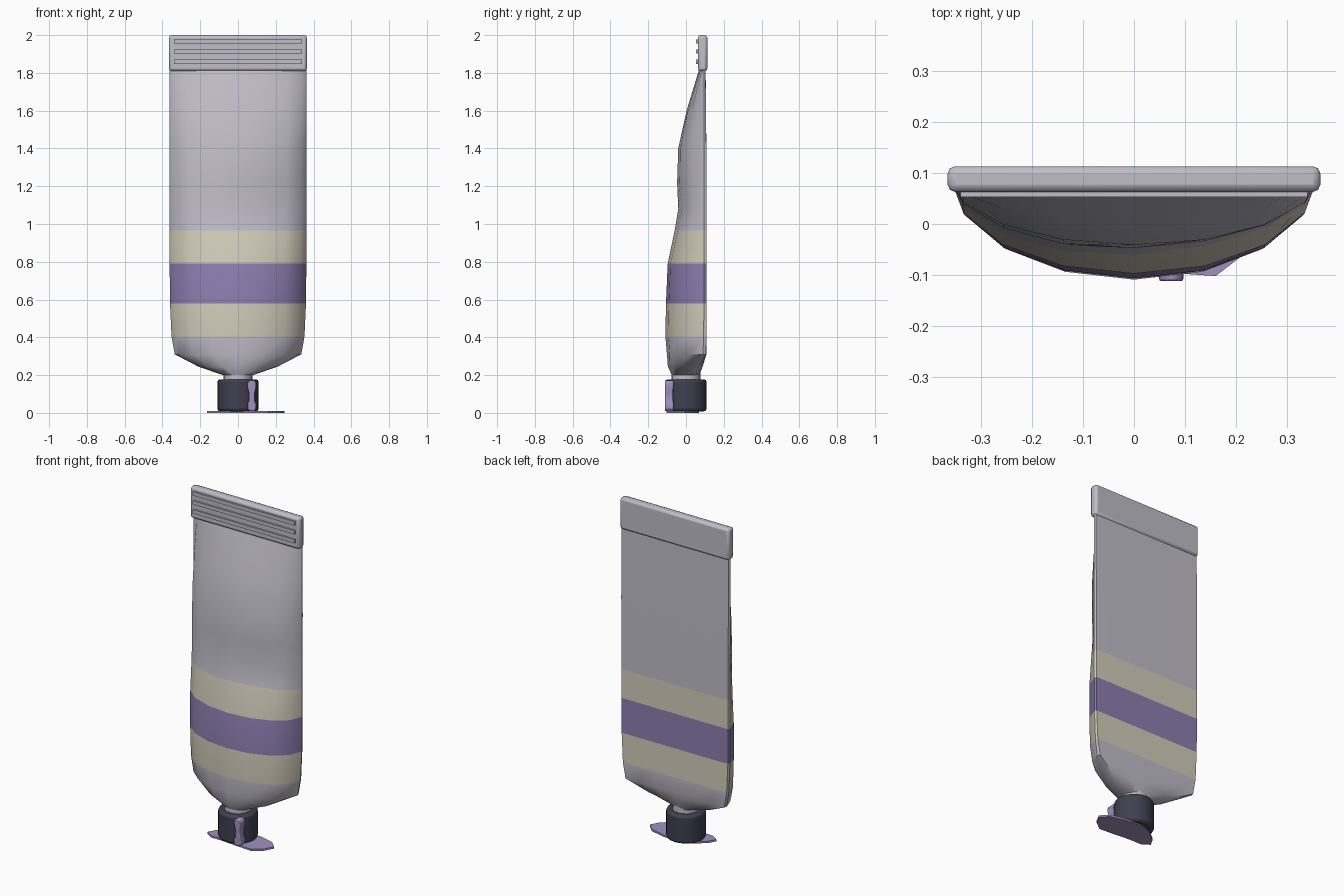
import bpy, bmesh, math

if "Cube" in bpy.data.objects:
    bpy.data.objects.remove(bpy.data.objects["Cube"])


def material(name, col):
    m = bpy.data.materials.new(name)
    m.diffuse_color = (*col, 1)
    m.use_nodes = True
    m.node_tree.nodes["Principled BSDF"].inputs["Base Color"].default_value = m.diffuse_color
    return m


FOIL = material("foil", (0.53, 0.51, 0.58))
CREAM = material("cream", (0.66, 0.61, 0.50))
PURPLE = material("purple", (0.27, 0.21, 0.44))
DARK = material("dark", (0.05, 0.05, 0.08))
PAINT = material("paint", (0.35, 0.28, 0.52))


def finish(bm, name, mats, bevel=0, segs=2, angle=35):
    bmesh.ops.recalc_face_normals(bm, faces=bm.faces)
    me = bpy.data.meshes.new(name)
    bm.to_mesh(me)
    bm.free()
    ob = bpy.data.objects.new(name, me)
    bpy.context.collection.objects.link(ob)
    for m in mats:
        me.materials.append(m)
    if bevel:
        b = ob.modifiers.new("bevel", "BEVEL")
        b.width, b.segments, b.limit_method = bevel, segs, 'ANGLE'
    bpy.ops.object.select_all(action='DESELECT')
    bpy.context.view_layer.objects.active = ob
    ob.select_set(True)
    bpy.ops.object.shade_smooth_by_angle(angle=math.radians(angle))
    return ob


def box(name, x, y0, y1, z0, z1, mat, bevel):
    bm = bmesh.new()
    bmesh.ops.create_cube(bm, size=1)
    for v in bm.verts:
        v.co.x *= 2 * x
        v.co.y = (y0 + y1) / 2 + v.co.y * (y1 - y0)
        v.co.z = (z0 + z1) / 2 + v.co.z * (z1 - z0)
    return finish(bm, name, [mat], bevel)


def cylinder(name, r, z0, z1, n, mat, bevel):
    bm = bmesh.new()
    bmesh.ops.create_cone(bm, cap_ends=True, segments=n, radius1=r, radius2=r, depth=z1 - z0)
    bmesh.ops.translate(bm, verts=bm.verts, vec=(0, 0, (z0 + z1) / 2))
    return finish(bm, name, [mat], bevel)


def slab(name, pts, vec, mat, bevel):
    bm = bmesh.new()
    f = bm.faces.new([bm.verts.new(p) for p in pts])
    g = bmesh.ops.extrude_face_region(bm, geom=[f])
    vs = [v for v in g["geom"] if isinstance(v, bmesh.types.BMVert)]
    bmesh.ops.translate(bm, verts=vs, vec=vec)
    return finish(bm, name, [mat], bevel)


# Tube body: z, half width, front y, middle y, back y, roundness of back
rings = [
    (0.20, 0.08, -0.075, 0.000, 0.070, 1.0),
    (0.245, 0.21, -0.096, 0.040, 0.088, 0.55),
    (0.31, 0.335, -0.101, 0.090, 0.108, 0.06),
    (0.405, 0.352, -0.109, 0.093, 0.108, 0.04),
    (0.58, 0.360, -0.106, 0.095, 0.108, 0.04),
    (0.79, 0.362, -0.097, 0.095, 0.108, 0.04),
    (0.965, 0.362, -0.066, 0.095, 0.108, 0.04),
    (1.08, 0.362, -0.052, 0.095, 0.108, 0.04),
    (1.22, 0.362, -0.050, 0.095, 0.108, 0.04),
    (1.40, 0.363, -0.041, 0.095, 0.108, 0.04),
    (1.60, 0.363, 0.003, 0.095, 0.106, 0.04),
    (1.82, 0.363, 0.070, 0.095, 0.104, 0.04),
]
N = 16
bm = bmesh.new()
loops = []
for z, w, yf, yc, yb, p in rings:
    loop = []
    for i in range(N):
        a = 2 * math.pi * i / N
        c, s = math.cos(a), math.sin(a)
        x = w * c
        if i % 8 == 0:
            y = yc
        elif s < 0:
            y = yc + (yc - yf) * s
            # thumb dent on the right half
            if 0.9 < z < 1.3 and c > -0.1:
                y += 0.028 * math.exp(-((z - 1.07) / 0.13) ** 2) * min(1, c + 0.4) * -s
        else:
            y = yc + (yb - yc) * s ** p
            x = w * math.copysign(abs(c) ** (0.15 + 0.85 * p), c) if i in (1, 7) else x
        loop.append(bm.verts.new((x, y, z)))
    loops.append(loop)
for k, (lo, hi) in enumerate(zip(loops, loops[1:])):
    for i in range(N):
        j = (i + 1) % N
        f = bm.faces.new((lo[i], lo[j], hi[j], hi[i]))
        f.material_index = {3: 1, 4: 2, 5: 1}.get(k, 0)
bm.faces.new(loops[0])
bm.faces.new(loops[-1])
finish(bm, "tube_body", [FOIL, CREAM, PURPLE])

# Folded crimp with three raised ribs
box("crimp", 0.365, 0.063, 0.113, 1.81, 2.0, FOIL, 0.014)
for i in range(3):
    box(f"crimp_rib_{i + 1}", 0.34, 0.053, 0.07, 1.848 + 0.054 * i, 1.870 + 0.054 * i, FOIL, 0)

# Neck and cap
cylinder("neck", 0.076, 0.16, 0.215, 16, FOIL, 0)
cylinder("cap", 0.109, 0.008, 0.178, 24, DARK, 0.014)

# Paint drip down the front of the cap, narrow in the middle
half = [(0.010, 0.172), (0.022, 0.160), (0.024, 0.140), (0.015, 0.105),
        (0.015, 0.065), (0.024, 0.045), (0.024, 0.022), (0.012, 0.010)]
side = [(0.073 + dx, -0.112, z) for dx, z in half]
side += [(0.073 - dx, -0.112, z) for dx, z in reversed(half)]
slab("paint_drip", side, (0, 0.045, 0), PAINT, 0.005)

# Flat paint puddle under the cap
outline = [(-0.165, -0.055), (-0.12, -0.085), (-0.04, -0.085), (0.06, -0.095), (0.16, -0.102),
           (0.215, -0.06), (0.245, -0.005), (0.20, 0.04), (0.11, 0.062), (0.0, 0.07),
           (-0.08, 0.04), (-0.14, -0.01)]
slab("paint_puddle", [(x, y, 0) for x, y in outline], (0, 0, 0.011), PAINT, 0)
